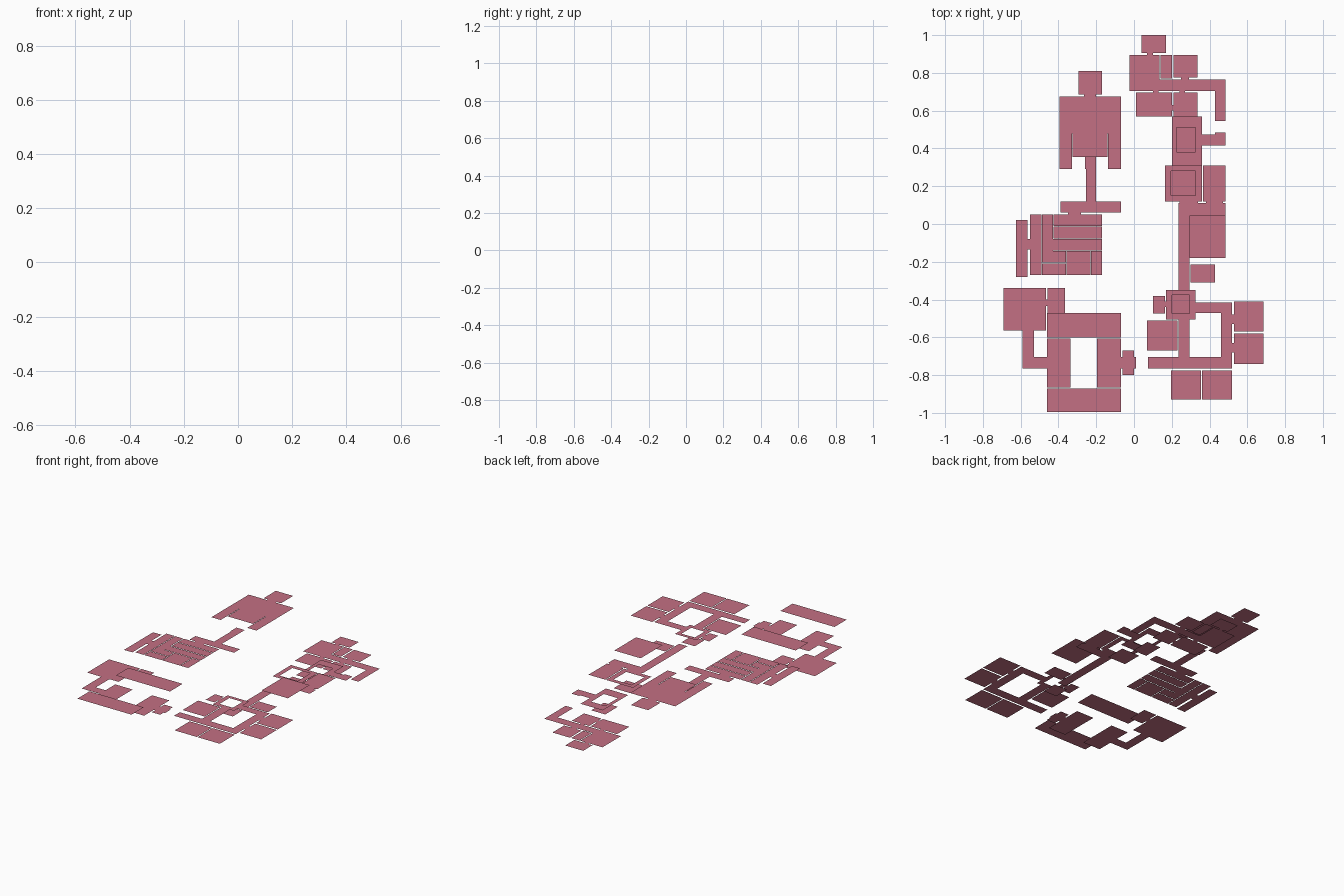
import bpy, bmesh

STEP = 0.0563  # height of one storey

mat = bpy.data.materials.new("floor_pink")
mat.diffuse_color = (0.55, 0.16, 0.23, 1)


def floor(name, level, rects):
    """Flat floor slabs, each rect = x0, x1, y0, y1."""
    bm = bmesh.new()
    z = level * STEP
    for x0, x1, y0, y1 in rects:
        bm.faces.new([bm.verts.new((x, y, z)) for x, y in
                      ((x0, y0), (x1, y0), (x1, y1), (x0, y1))])
    me = bpy.data.meshes.new(name)
    bm.to_mesh(me)
    bm.free()
    me.materials.append(mat)
    ob = bpy.data.objects.new(name, me)
    bpy.context.collection.objects.link(ob)


def frame(o, i):
    """Rectangular gallery o around an opening i."""
    return [(o[0], o[1], o[2], i[2]), (o[0], o[1], i[3], o[3]),
            (o[0], i[0], i[2], i[3]), (i[1], o[1], i[2], i[3])]


# great hall on the top storey
floor("great_hall", 5, [
    (-.295, -.17, .685, .81), (-.265, -.20, .675, .685),
    (-.395, -.07, .48, .675), (-.325, -.14, .355, .48),
    (-.395, -.328, .29, .48), (-.137, -.07, .29, .48)])

# hall approach and its cross passage
floor("hall_approach", 4, [
    (-.26, -.20, .29, .355), (-.255, -.20, .12, .29),
    (-.39, -.07, .06, .12), (-.35, -.28, .05, .06)])

# cluster of small rooms divided by thin wall gaps
floor("room_cluster", 4, [
    (-.625, -.565, -.28, .02), (-.565, -.55, -.135, -.08),
    (-.55, -.49, -.27, .05), (-.487, -.43, -.205, .05),
    (-.487, -.36, -.27, -.208), (-.425, -.17, -.01, .05),
    (-.425, -.17, -.076, -.013), (-.43, -.30, -.14, -.08),
    (-.43, -.36, -.205, -.143), (-.357, -.23, -.27, -.143),
    (-.30, -.17, -.14, -.08), (-.227, -.17, -.27, -.143)])

# courtyard: raised end wings, lower side wings
floor("courtyard_end_wings", 4, [
    (-.46, -.07, -.60, -.47), (-.46, -.07, -.995, -.87)])
floor("courtyard_side_wings", 3, [
    (-.46, -.335, -.865, -.605), (-.195, -.07, -.865, -.605),
    (-.07, -.06, -.765, -.705), (-.06, 0, -.80, -.67), (0, .01, -.765, -.705)])
floor("west_rooms", 3, [
    (-.69, -.465, -.565, -.34), (-.465, -.457, -.435, -.40),
    (-.457, -.365, -.47, -.34),
    (-.59, -.53, -.765, -.565), (-.53, -.46, -.765, -.705)])

# three openings stepping down the east side
SHAFTS = [("south", 3, (.17, .325, -.505, -.35), (.20, .295, -.475, -.375)),
          ("middle", 2, (.165, .36, .12, .31), (.195, .325, .15, .28)),
          ("north", 1, (.20, .36, .31, .57), (.225, .325, .38, .51))]
for nm, lv, outer, inner in SHAFTS:
    floor(nm + "_gallery", lv, frame(outer, inner))
    floor(nm + "_opening_floor", lv - 1, [inner])

# south-east corridor loop and rooms
floor("south_east_corridor", 3, [
    (.325, .52, -.47, -.415), (.46, .52, -.705, -.47),
    (.075, .52, -.765, -.705), (.235, .295, -.705, -.505)])
floor("south_east_rooms", 3, [
    (.53, .685, -.57, -.41), (.53, .685, -.74, -.58),
    (.52, .53, -.53, -.48), (.52, .53, -.68, -.63),
    (.195, .355, -.93, -.775), (.36, .52, -.93, -.775),
    (.10, .163, -.475, -.38), (.163, .17, -.44, -.41),
    (.07, .23, -.67, -.51)])

# middle corridor and east rooms
floor("middle_corridor", 2, [
    (.235, .295, -.35, .11), (.295, .485, .045, .11),
    (.30, .43, -.31, -.215), (.24, .34, .11, .12),
    (.365, .485, .12, .31), (.38, .47, .11, .12)])
floor("east_room", 3, [(.295, .485, -.18, .045)])
floor("north_passage", 1, [(.36, .485, .415, .475), (.43, .485, .475, .485)])

# ground storey rooms at the north end
floor("ground_rooms", 0, [
    (.04, .17, .905, 1.0), (.07, .10, .895, .905),
    (-.025, .135, .705, .895), (.14, .20, .77, .895),
    (.21, .335, .775, .895), (.25, .29, .765, .775),
    (.135, .485, .705, .765), (.43, .485, .545, .705),
    (.01, .20, .57, .695), (.10, .13, .695, .705),
    (.21, .335, .57, .695), (.20, .21, .60, .63), (.24, .27, .695, .705)])
